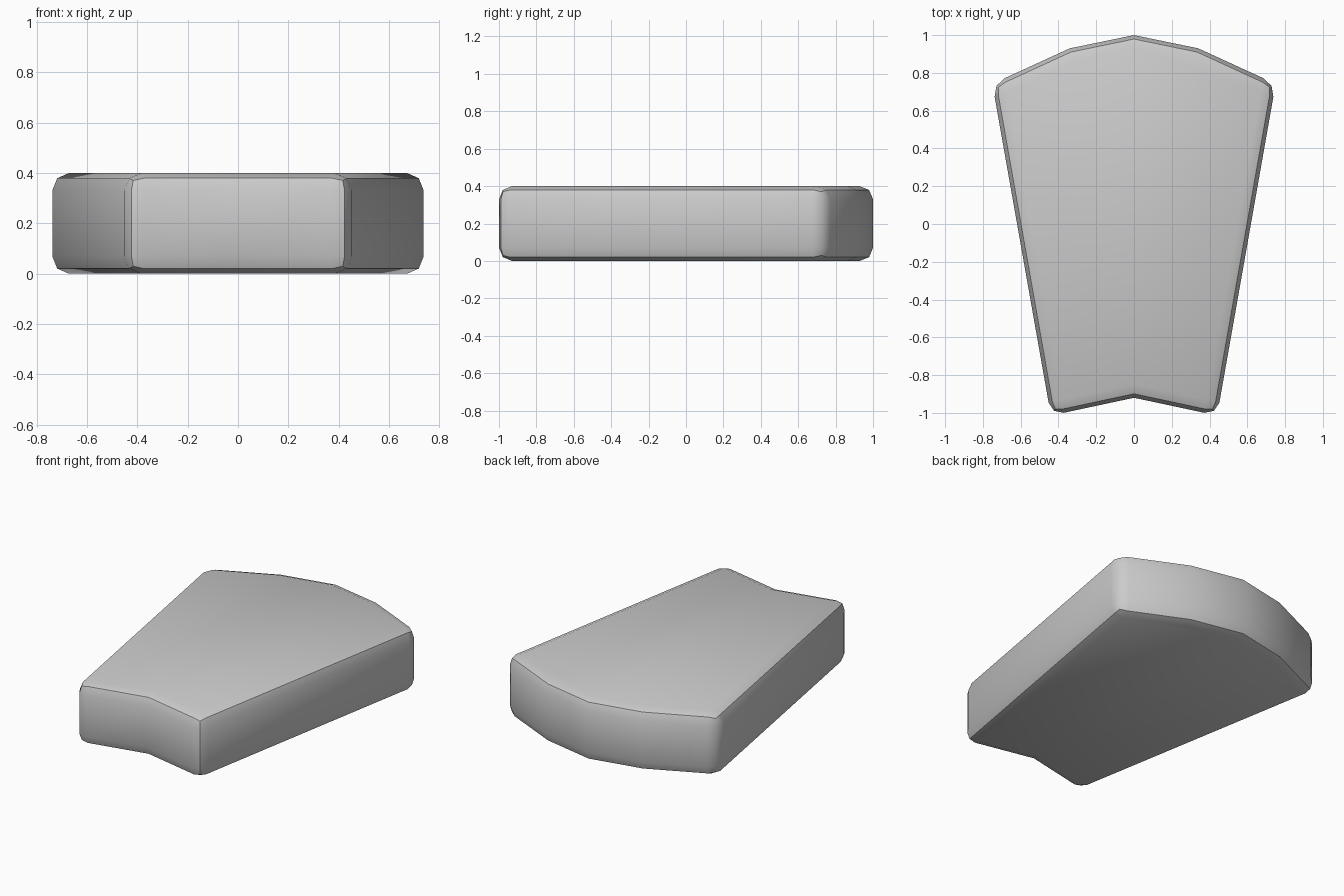
import bpy, bmesh, math

if "Cube" in bpy.data.objects:
    bpy.data.objects.remove(bpy.data.objects["Cube"])

HEIGHT = 0.4

# Right half of the outline, from the front notch to the back peak
half = [(0, -0.92), (0.44, -1.014), (0.75, 0.742), (0.34, 0.93), (0, 1.0)]
outline = half + [(-x, y) for x, y in reversed(half[1:-1])]

# Tapered block extruded from the outline
bm = bmesh.new()
base = bm.faces.new([bm.verts.new((x, y, 0)) for x, y in outline])
ext = bmesh.ops.extrude_face_region(bm, geom=[base], use_keep_orig=True)
top = [v for v in ext["geom"] if isinstance(v, bmesh.types.BMVert)]
bmesh.ops.translate(bm, verts=top, vec=(0, 0, HEIGHT))
bmesh.ops.recalc_face_normals(bm, faces=bm.faces)

# Rounded edges, leaving the shallow bends of the front and back alone
edges = [e for e in bm.edges if e.calc_face_angle(0) > math.radians(30)]
bmesh.ops.bevel(bm, geom=edges, offset=0.07, offset_type='OFFSET',
                segments=2, profile=0.5, affect='EDGES', clamp_overlap=True)

mesh = bpy.data.meshes.new("tapered_block")
bm.to_mesh(mesh)
bm.free()
block = bpy.data.objects.new("tapered_block", mesh)
bpy.context.collection.objects.link(block)

# Smooth shading with a crisp line round the rims
bpy.context.view_layer.objects.active = block
block.select_set(True)
bpy.ops.object.shade_smooth_by_angle(angle=math.radians(40))
